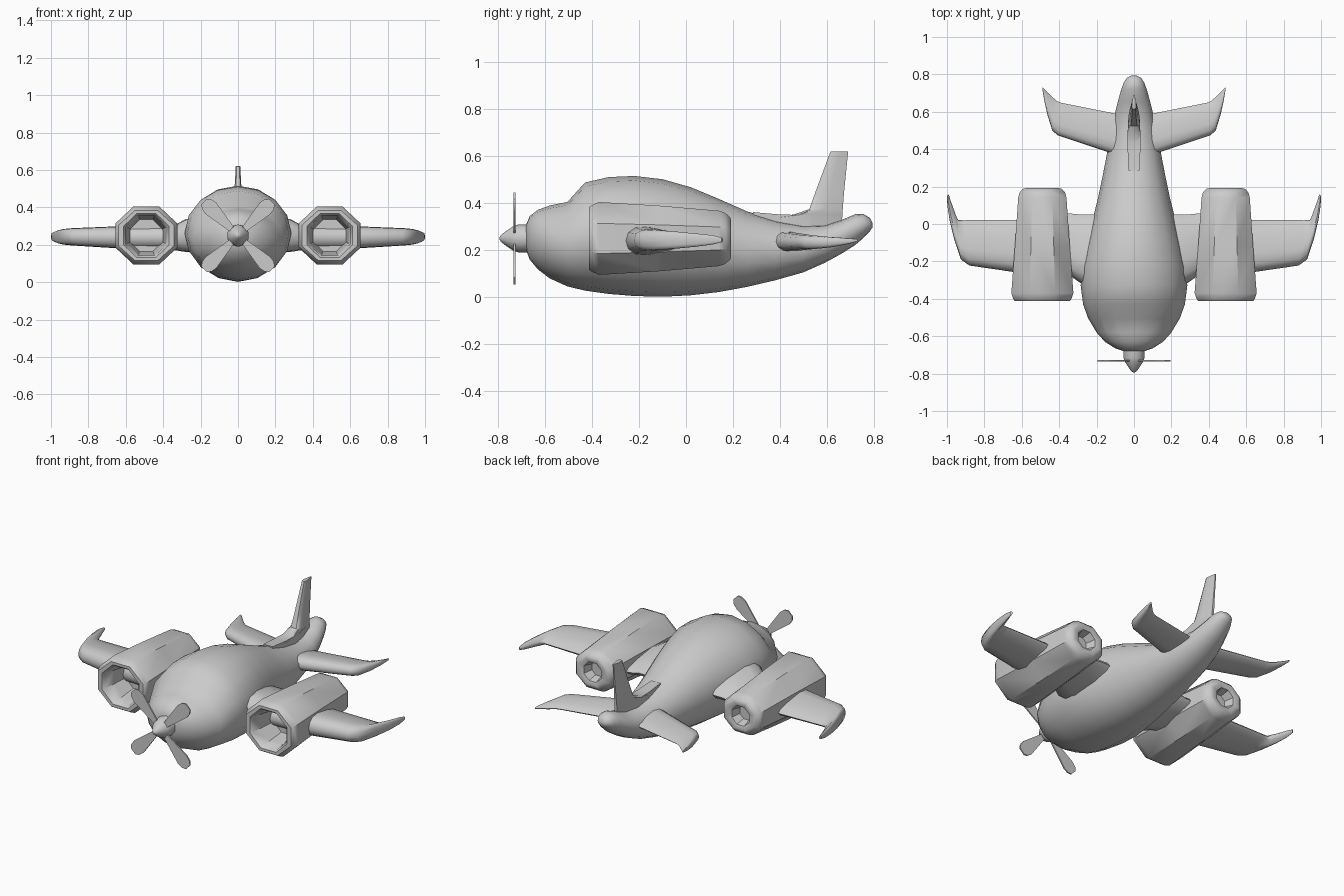
import bpy, bmesh
from math import sin, cos, pi, radians
from mathutils import Vector, Matrix


def loft(name, rings, angle=35, cap=True, mirror=False):
    """Skin a list of equal-length point rings into one object."""
    bm = bmesh.new()
    vr = [[bm.verts.new(p) for p in r] for r in rings]
    n = len(rings[0])
    for a, b in zip(vr, vr[1:]):
        for i in range(n):
            j = (i + 1) % n
            bm.faces.new((a[i], a[j], b[j], b[i]))
    if cap:
        bm.faces.new(vr[0])
        bm.faces.new(vr[-1])
    bmesh.ops.recalc_face_normals(bm, faces=bm.faces)
    me = bpy.data.meshes.new(name)
    bm.to_mesh(me)
    bm.free()
    ob = bpy.data.objects.new(name, me)
    bpy.context.collection.objects.link(ob)
    if mirror:
        m = ob.modifiers.new("mirror", 'MIRROR')
        m.use_mirror_merge = False
    bpy.ops.object.select_all(action='DESELECT')
    ob.select_set(True)
    bpy.context.view_layer.objects.active = ob
    bpy.ops.object.shade_smooth_by_angle(angle=radians(angle))
    return ob


def ring(y, cx, cz, rx, rz, n, off=0.0):
    return [(cx + rx * sin(off + 2 * pi * i / n), y, cz + rz * cos(off + 2 * pi * i / n))
            for i in range(n)]


# rounded aerofoil: (chord fraction, half-thickness fraction)
FOIL = [(0, 0), (.04, .6), (.15, .95), (.35, 1), (.7, .65), (.95, .25), (1, 0),
        (.95, -.25), (.7, -.65), (.35, -1), (.15, -.95), (.04, -.6)]


def wing(name, sections):
    """Sections: leading x, y, trailing x, y, centre z, half thickness."""
    rings = []
    for lx, ly, tx, ty, z, h in sections:
        rings.append([(lx + (tx - lx) * c, ly + (ty - ly) * c, z + h * t) for c, t in FOIL])
    return loft(name, rings, 50, mirror=True)


# fuselage: y, half width, bottom, top
body = [(-.68, .055, .20, .31), (-.665, .10, .16, .345), (-.63, .155, .118, .372),
        (-.58, .20, .08, .39), (-.505, .245, .046, .405), (-.43, .272, .028, .488),
        (-.33, .285, .014, .511), (-.22, .28, .005, .516), (-.10, .252, .002, .502),
        (.02, .222, .008, .468), (.14, .192, .022, .418), (.26, .167, .044, .365),
        (.38, .144, .072, .328), (.50, .12, .106, .306), (.59, .102, .146, .307),
        (.66, .085, .184, .328), (.72, .068, .222, .353), (.755, .055, .252, .354),
        (.782, .038, .28, .338), (.793, .016, .296, .318)]
loft("fuselage", [ring(y, 0, (b + t) / 2, w, (t - b) / 2, 16) for y, w, b, t in body], 40)

# main wings with swept-back tips
wing("main_wings", [
    (.12, -.34, .12, .05, .25, .10), (.28, -.32, .28, .05, .25, .088),
    (.33, -.285, .33, .055, .24, .07), (.40, -.27, .40, .06, .24, .062),
    (.62, -.26, .62, .022, .24, .06), (.88, -.222, .91, .02, .243, .046),
    (.925, -.19, .94, .022, .243, .042), (.962, -.08, .948, .035, .243, .036),
    (.986, .02, .966, .085, .243, .028), (.998, .10, .982, .13, .244, .02),
    (1.0, .15, .99, .158, .244, .01)])

# tailplane
wing("tailplane", [
    (.05, .35, .05, .58, .236, .042), (.14, .385, .11, .592, .236, .04),
    (.41, .475, .39, .648, .234, .03), (.437, .50, .412, .657, .234, .028),
    (.462, .58, .438, .68, .234, .022), (.48, .66, .468, .71, .238, .014),
    (.49, .72, .489, .731, .242, .006)])


# fin with a long dorsal fillet: z, front y, back y, half thickness
fin = []
for z, y0, y1, h in [(.28, .34, .66, .036), (.34, .36, .665, .035), (.352, .46, .665, .034),
                     (.375, .525, .667, .030), (.44, .548, .672, .022),
                     (.62, .615, .69, .012), (.621, .62, .688, .008)]:
    d = y1 - y0
    fin.append([(-h * .6, y0, z), (h * .6, y0, z), (h, y0 + d * .15, z), (h * .9, y0 + d * .5, z),
                (h * .25, y1, z), (-h * .25, y1, z), (-h * .9, y0 + d * .5, z),
                (-h, y0 + d * .15, z)])
loft("tail_fin", fin, 40)
loft("fin_fillet", [[(-h, y, z0), (-h, y, z1), (h, y, z1), (h, y, z0)] for y, z0, z1, h in
                    [(.285, .32, .362, .03), (.40, .28, .352, .034),
                     (.48, .27, .350, .034), (.53, .27, .372, .03)]], 40)

# octagonal engine pods: y, apothem half width, half height (intake, shell, exhaust)
pod = [(-.24, .085, .085), (-.33, .10, .10), (-.40, .112, .108), (-.412, .122, .118),
       (-.412, .148, .134), (-.40, .156, .142), (-.37, .166, .155), (-.12, .147, .14),
       (.14, .129, .118), (.168, .122, .108), (.188, .104, .09), (.192, .085, .075),
       (.184, .058, .056), (.13, .042, .042)]
k = 1 / cos(pi / 8)
loft("engine_pods", [ring(y, .49, .25, w * k, h * k, 8, pi / 8) for y, w, h in pod],
     40, mirror=True)

# spinner
spin = [(-.66, .06), (-.715, .059), (-.735, .052), (-.762, .034), (-.784, .018), (-.794, .005)]
loft("spinner", [ring(y, 0, .25, r, r, 10) for y, r in spin], 40)

# four propeller blades
for i in range(4):
    m = Matrix.Translation((0, -.73, .25)) @ Matrix.Rotation(pi / 4 + i * pi / 2, 4, 'Y')
    blade = []
    for r, w in [(.03, .012), (.06, .018), (.205, .042), (.237, .036), (.256, .02)]:
        blade.append([m @ Vector(p) for p in
                      [(-w, -.004, r), (w, -.004, r), (w, .004, r), (-w, .004, r)]])
    loft(f"propeller_blade_{i + 1}", blade, 30)
